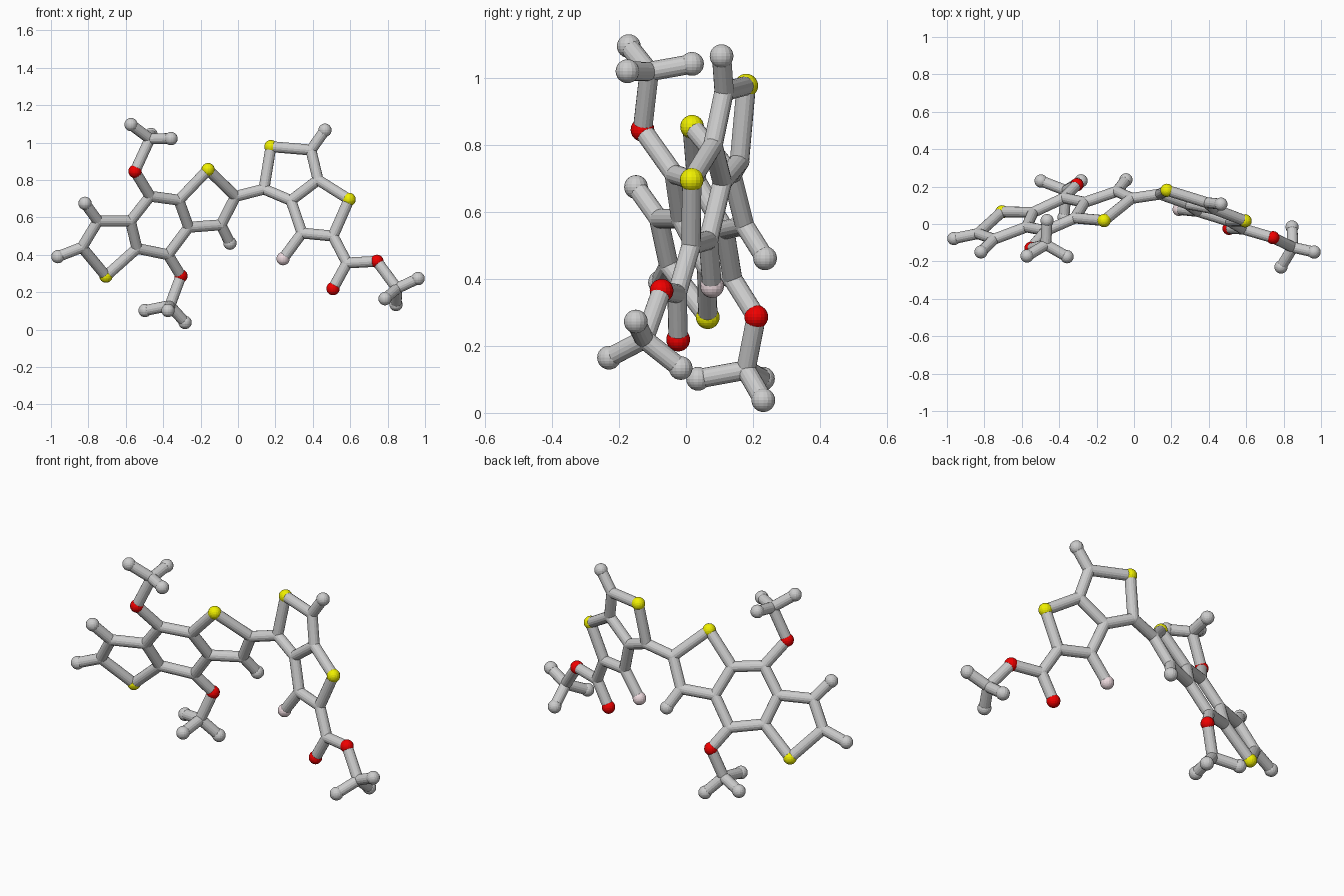
import bpy, bmesh
from mathutils import Vector, Matrix

if "Cube" in bpy.data.objects:
    bpy.data.objects.remove(bpy.data.objects["Cube"])

BALL, ROD, SIDES = 0.0355, 0.029, 16


def material(name, color):
    m = bpy.data.materials.new(name)
    m.diffuse_color = color
    m.use_nodes = True
    m.node_tree.nodes["Principled BSDF"].inputs["Base Color"].default_value = m.diffuse_color
    return m


MATS = {
    "S": material("yellow", (0.87, 0.87, 0.0, 1)),
    "O": material("red", (0.87, 0.0, 0.0, 1)),
    "F": material("pale_pink", (0.85, 0.70, 0.73, 1)),
}


def make_object(name, bm, mat=None):
    me = bpy.data.meshes.new(name)
    bm.to_mesh(me)
    bm.free()
    ob = bpy.data.objects.new(name, me)
    bpy.context.collection.objects.link(ob)
    if mat:
        me.materials.append(mat)
    return ob


def ball(bm, p, r):
    bmesh.ops.create_uvsphere(bm, u_segments=SIDES, v_segments=12, radius=r,
                              matrix=Matrix.Translation(p))


def rod(bm, a, b):
    d = b - a
    rot = d.to_track_quat('Z', 'Y').to_matrix().to_4x4()
    bmesh.ops.create_cone(bm, cap_ends=True, segments=SIDES, radius1=ROD, radius2=ROD,
                          depth=d.length, matrix=Matrix.Translation((a + b) / 2) @ rot)


def left_plane(x, z):
    return Vector((x, 0.065 + 0.376 * (x + 0.706) - 0.443 * (z - 0.286), z))


def right_plane(x, z):
    return Vector((x, 0.18 - 0.297 * (x - 0.176) + 0.138 * (z - 0.978), z))


# Atoms: first letter is the kind (C joint, H grey ball, S, O, F)
left = {
    "H1": (-.963, .39), "C1": (-.834, .44), "S1": (-.706, .286), "H2": (-.818, .675),
    "C2": (-.749, .58), "C3": (-.575, .58), "C4": (-.54, .434), "C5": (-.47, .713),
    "C6": (-.316, .692), "C7": (-.264, .547), "C8": (-.374, .40), "S2": (-.16, .855),
    "C9": (-.013, .712), "C10": (-.091, .56), "H3": (-.043, .462),
}
right = {
    "C11": (.139, .751), "S3": (.176, .978), "C12": (.39, .96), "H4": (.465, 1.066),
    "C13": (.428, .80), "C14": (.283, .69), "C15": (.342, .516), "C16": (.508, .50),
    "S4": (.594, .696), "F1": (.241, .379), "C17": (.583, .356), "O3": (.508, .219),
    "O4": (.743, .365), "C18": (.85, .22),
}
# Side groups that leave the ring planes
free = {
    "O1": (-.551, -.13, .846), "C19": (-.471, -.11, 1.02), "H5": (-.572, -.171, 1.096),
    "H6": (-.465, .018, 1.043), "H7": (-.358, -.175, 1.021),
    "O2": (-.305, .21, .287), "C20": (-.364, .179, .128), "H8": (-.497, .23, .102),
    "H9": (-.374, .036, .102), "H10": (-.283, .231, .038),
    "H11": (.963, -.15, .273), "H12": (.786, -.23, .165), "H13": (.845, -.016, .134),
}
pos = {k: left_plane(*v) for k, v in left.items()}
pos.update({k: right_plane(*v) for k, v in right.items()})
pos.update({k: Vector(v) for k, v in free.items()})

# Rods: each word is a chain of joined atoms
groups = {
    "left_ring_rods": "H1-C1-S1-C4-C3-C2-C1 H2-C2 C3-C5-C6-C7-C8-C4 C6-S2-C9-C10-C7 C10-H3",
    "linking_rod": "C9-C11",
    "right_ring_rods": "C11-S3-C12-C13-C14-C11 C12-H4 C14-C15-C16-S4-C13 C15-F1",
    "end_group_rods": "C16-C17-O3 C17-O4-C18-H11 C18-H12 C18-H13",
    "upper_side_group_rods": "C5-O1-C19-H5 C19-H6 C19-H7",
    "lower_side_group_rods": "C8-O2-C20-H8 C20-H9 C20-H10",
}
for name, chains in groups.items():
    bm = bmesh.new()
    for chain in chains.split():
        ks = chain.split("-")
        for a, b in zip(ks, ks[1:]):
            rod(bm, pos[a], pos[b])
    make_object(name, bm)

# Balls
NAMES = {"C": "joint", "H": "grey_ball", "S": "yellow_ball", "O": "red_ball", "F": "pink_ball"}
for k, p in pos.items():
    bm = bmesh.new()
    ball(bm, p, ROD * 1.03 if k[0] == "C" else BALL)
    make_object(NAMES[k[0]] + "_" + k[1:], bm, MATS.get(k[0]))
